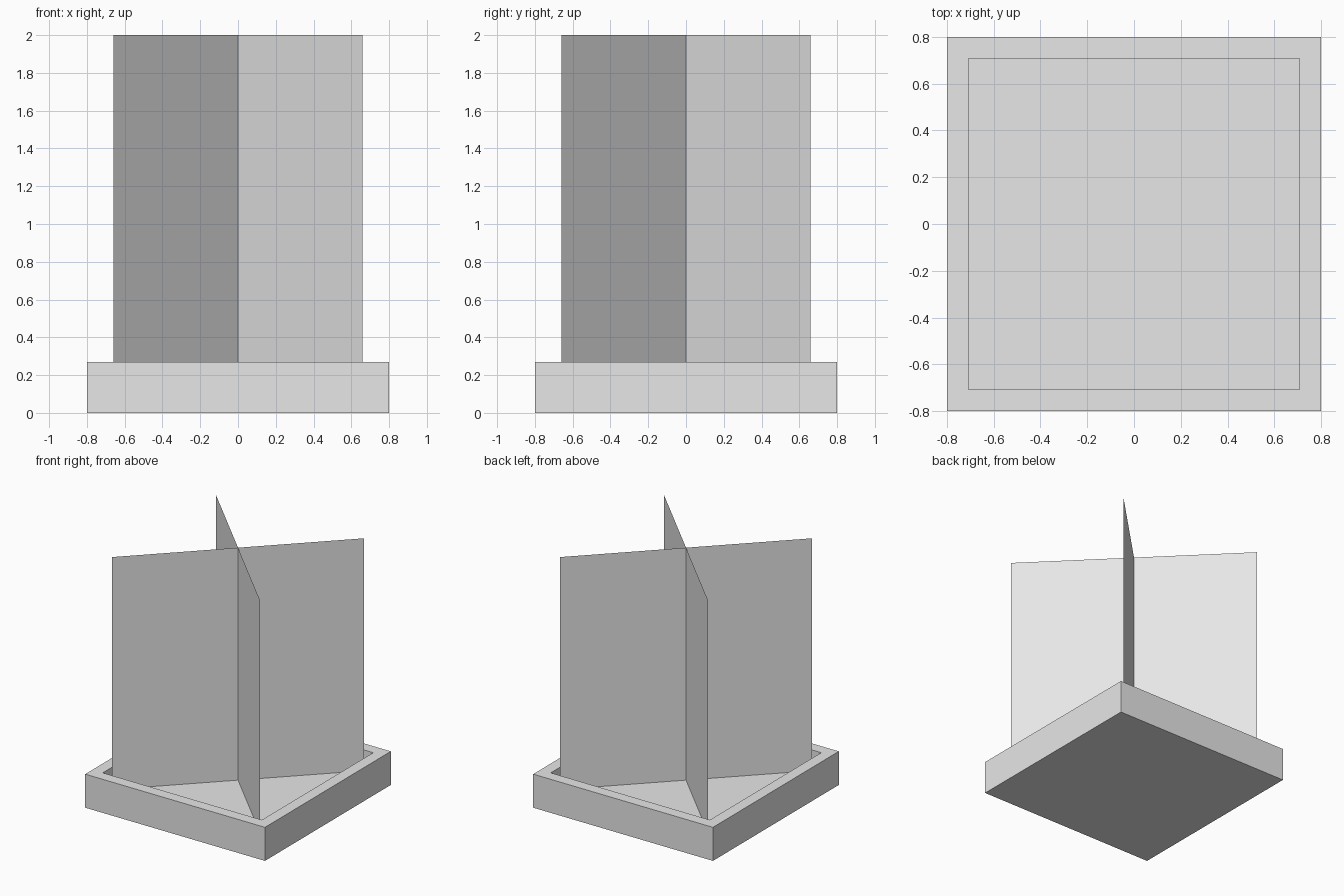
import bpy, bmesh
from mathutils import Vector

cube = bpy.data.objects.get("Cube")
if cube:
    bpy.data.objects.remove(cube, do_unlink=True)

grey = bpy.data.materials.new("light_grey")
grey.use_nodes = True
grey.diffuse_color = (0.8, 0.8, 0.8, 1)
grey.node_tree.nodes["Principled BSDF"].inputs["Base Color"].default_value = (0.8, 0.8, 0.8, 1)

HALF, RIM, HEIGHT, DEPTH = 0.8, 0.13, 0.27, 0.14
PANEL, TOP = 0.66, 2.0


def add_object(name, bm):
    mesh = bpy.data.meshes.new(name)
    bm.to_mesh(mesh)
    bm.free()
    mesh.materials.append(grey)
    obj = bpy.data.objects.new(name, mesh)
    bpy.context.collection.objects.link(obj)
    return obj


# Square planter box with a sunken floor
bm = bmesh.new()
bmesh.ops.create_cube(bm, size=1)
bmesh.ops.scale(bm, vec=(2 * HALF, 2 * HALF, HEIGHT), verts=bm.verts)
bmesh.ops.translate(bm, vec=(0, 0, HEIGHT / 2), verts=bm.verts)
lid = max(bm.faces, key=lambda f: f.calc_center_median().z)
bmesh.ops.inset_individual(bm, faces=[lid], thickness=RIM)
floor = bmesh.ops.extrude_discrete_faces(bm, faces=[lid])["faces"][0]
bmesh.ops.translate(bm, vec=(0, 0, -DEPTH), verts=floor.verts)
# Join the rim to the floor with inner walls
bmesh.ops.remove_doubles(bm, verts=bm.verts, dist=0.0001)
bmesh.ops.recalc_face_normals(bm, faces=bm.faces)
add_object("planter_box", bm)

# Two crossed diagonal sheets standing on the floor
for name, side in (("foliage_sheet_a", 1), ("foliage_sheet_b", -1)):
    bm = bmesh.new()
    end = Vector((PANEL, side * PANEL, 0))
    low, high = Vector((0, 0, HEIGHT - DEPTH)), Vector((0, 0, TOP))
    corners = (low - end, low + end, high + end, high - end)
    bm.faces.new([bm.verts.new(c) for c in corners])
    add_object(name, bm)
